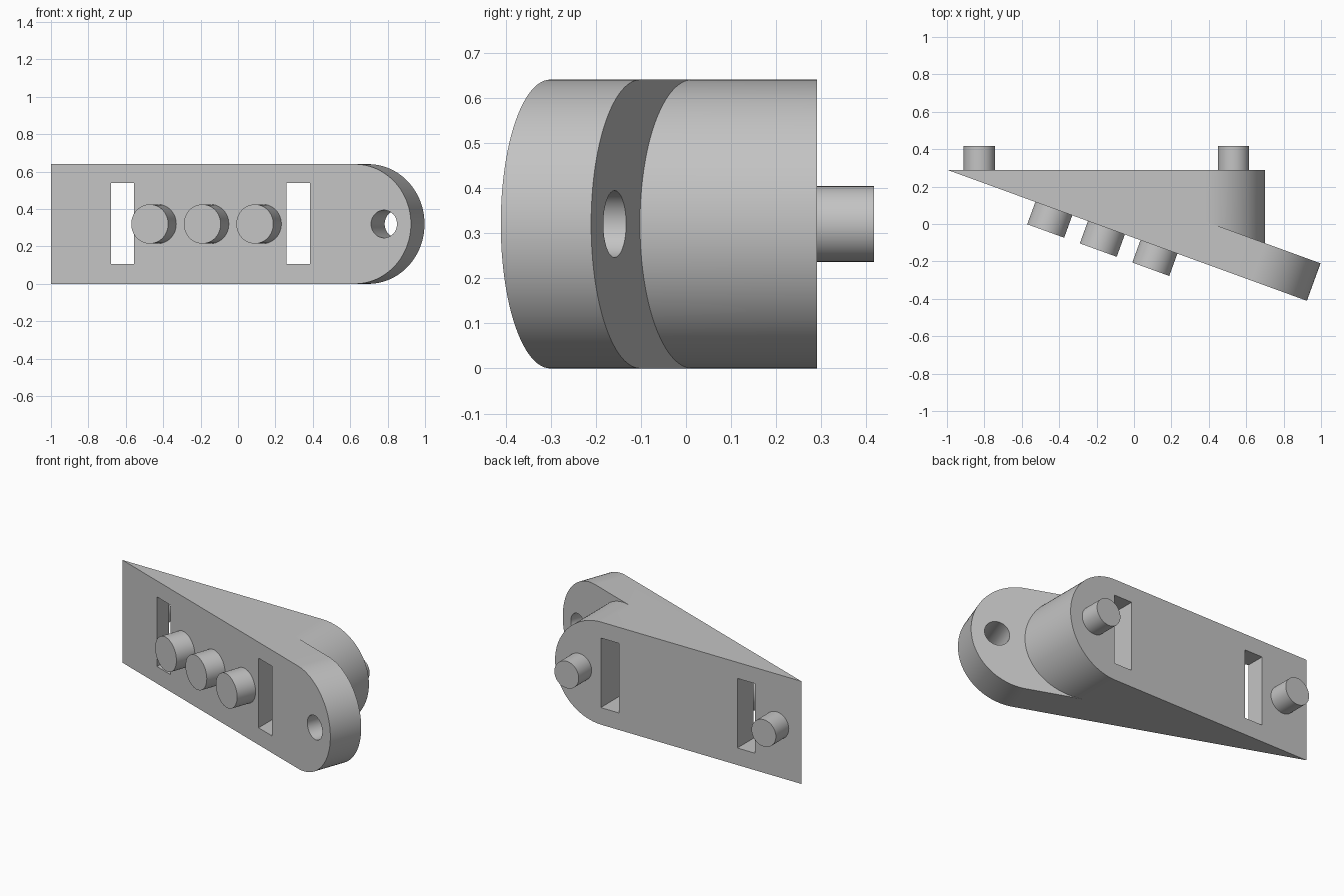
import bpy, bmesh, math
from mathutils import Matrix, Vector

if "Cube" in bpy.data.objects:
    bpy.data.objects.remove(bpy.data.objects["Cube"])

R = 0.32                       # half height, also radius of the rounded ends
A = math.radians(20)           # slant of the front plate
BACK = 0.29                    # y of the rear face
THICK = 0.213                  # plate thickness
# plate frame: x along the slanted face, y into the body, origin at the sharp edge
SLANT = Matrix.Translation((-1, BACK, 0)) @ Matrix.Rotation(-A, 4, 'Z')

grey = bpy.data.materials.new("grey")
grey.diffuse_color = (0.55, 0.55, 0.55, 1)
grey.use_nodes = True
grey.node_tree.nodes["Principled BSDF"].inputs["Base Color"].default_value = grey.diffuse_color


def make(name, bm, matrix=Matrix()):
    bm.transform(matrix)
    bmesh.ops.recalc_face_normals(bm, faces=bm.faces)
    mesh = bpy.data.meshes.new(name)
    bm.to_mesh(mesh)
    bm.free()
    mesh.materials.append(grey)
    ob = bpy.data.objects.new(name, mesh)
    bpy.context.collection.objects.link(ob)
    return ob


def cut(bm, point, normal):
    """Remove everything on the normal side of a plane and close the gap."""
    geom = bm.verts[:] + bm.edges[:] + bm.faces[:]
    res = bmesh.ops.bisect_plane(bm, geom=geom, plane_co=point, plane_no=normal,
                                 clear_outer=True)
    edges = [e for e in res["geom_cut"] if isinstance(e, bmesh.types.BMEdge)]
    bmesh.ops.contextual_create(bm, geom=edges)


def tongue(x0, x1, y0, y1, matrix=Matrix()):
    """Slab with a square left end and a round right end."""
    bm = bmesh.new()
    pts = [(x0, 0)]
    for i in range(49):
        a = math.pi * (i / 48 - 0.5)
        pts.append((x1 - R + R * math.cos(a), R + R * math.sin(a)))
    pts[1], pts[-1] = (x1 - R, 0), (x1 - R, 2 * R)
    pts.append((x0, 2 * R))
    face = bm.faces.new([bm.verts.new((x, y0, z)) for x, z in pts])
    ext = bmesh.ops.extrude_face_region(bm, geom=[face])
    verts = [v for v in ext["geom"] if isinstance(v, bmesh.types.BMVert)]
    bmesh.ops.translate(bm, verts=verts, vec=(0, y1 - y0, 0))
    bm.transform(matrix)
    return bm


def peg(name, x, r, y0, y1, matrix=Matrix()):
    """Cylinder along y at mid height."""
    bm = bmesh.new()
    m = matrix @ Matrix.Translation((x, (y0 + y1) / 2, R)) @ Matrix.Rotation(math.pi / 2, 4, 'X')
    bmesh.ops.create_cone(bm, cap_ends=True, segments=48, radius1=r, radius2=r, depth=y1 - y0)
    return make(name, bm, m)


def smooth(ob):
    bpy.ops.object.select_all(action='DESELECT')
    ob.select_set(True)
    bpy.context.view_layer.objects.active = ob
    bpy.ops.object.shade_smooth_by_angle(angle=math.radians(30))


def boolean(ob, other, operation):
    mod = ob.modifiers.new("bool", 'BOOLEAN')
    mod.operation, mod.solver, mod.object = operation, 'EXACT', other
    bpy.context.view_layer.objects.active = ob
    bpy.ops.object.modifier_apply(modifier=mod.name)
    bpy.data.objects.remove(other)


# slanted front plate, trimmed flush with the rear face
bm = tongue(-0.1, 2.048, 0, THICK, SLANT)
cut(bm, Vector((0, BACK, 0)), Vector((0, 1, 0)))
body = make("wedge_body", bm)

# rear block, trimmed inside the plate
bm = tongue(-1.2, 0.70, -0.8, BACK)
cut(bm, SLANT @ Vector((0, THICK / 2, 0)), SLANT.to_3x3() @ Vector((0, -1, 0)))
boolean(body, make("rear_block", bm), 'UNION')

# two straight slots and the hole in the plate end
for x0, x1 in ((-0.68, -0.557), (0.26, 0.385)):
    bm = bmesh.new()
    bmesh.ops.create_cube(bm, size=1)
    m = Matrix.Translation(((x0 + x1) / 2, 0, 0.323)) @ Matrix.Diagonal((x1 - x0, 2, 0.434, 1))
    boolean(body, make("slot_cutter", bm, m), 'DIFFERENCE')
boolean(body, peg("hole_cutter", 1.895, 0.074, -0.1, THICK + 0.1, SLANT), 'DIFFERENCE')
smooth(body)

# three front pegs square to the slanted face, two rear pegs
for i, s in enumerate((0.608, 0.907, 1.206)):
    smooth(peg(f"front_peg_{i + 1}", s, 0.105, -0.127, 0.01, SLANT))
for i, x in enumerate((-0.828, 0.532)):
    smooth(peg(f"rear_peg_{i + 1}", x, 0.084, BACK - 0.01, 0.417))
